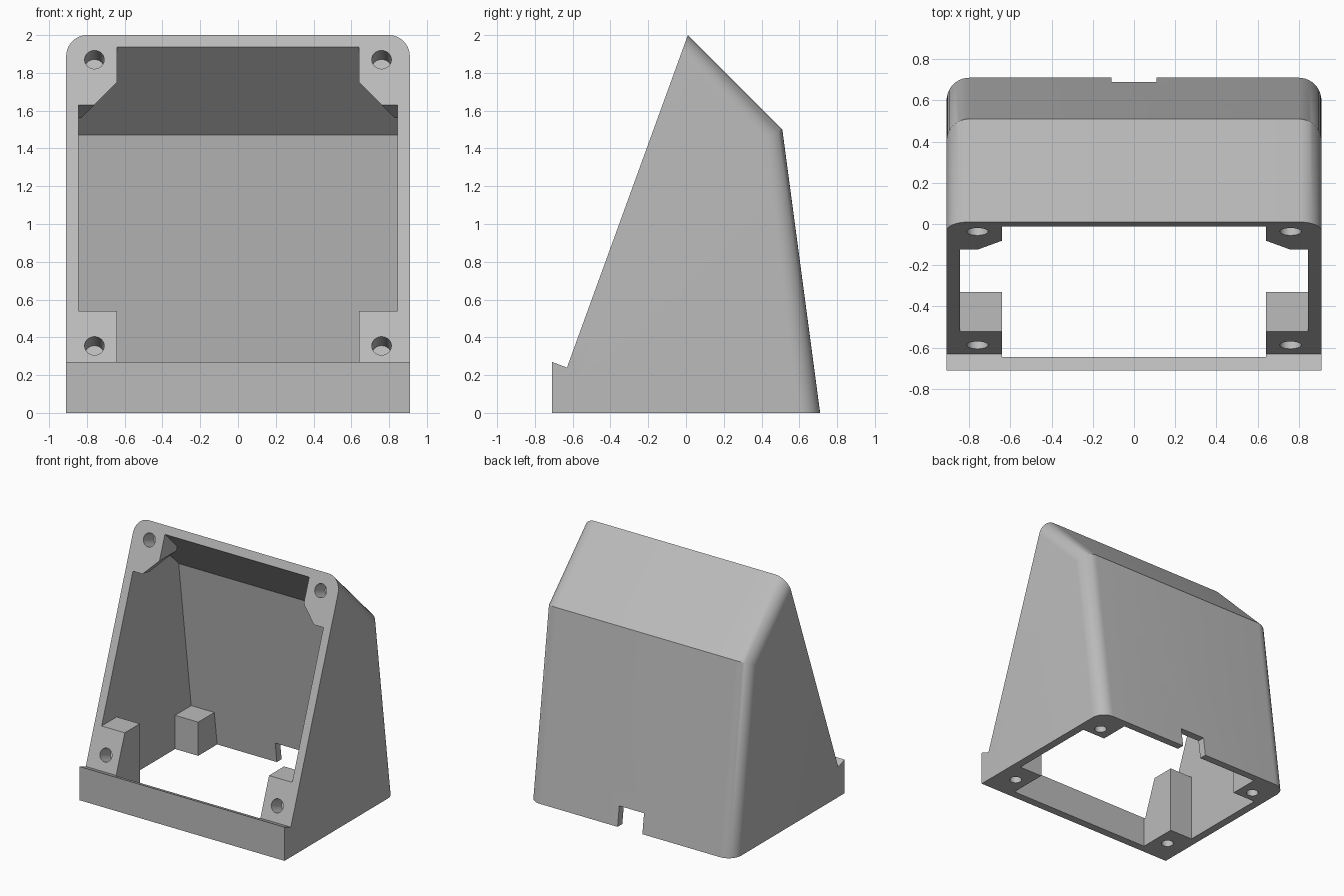
import bpy, bmesh
from mathutils import Vector

default = bpy.data.objects.get("Cube")
if default:
    bpy.data.objects.remove(default, do_unlink=True)

HALF, INNER, BOSS = 0.91, 0.845, 0.64     # half widths: shell, cavity, boss edge
SLOPE = 0.364                             # lean of the front face
INTO = Vector((0, 1, -SLOPE)).normalized()


def front_y(z):
    return -0.63 + (z - 0.24) * SLOPE


def make(name, bm):
    bmesh.ops.recalc_face_normals(bm, faces=bm.faces[:])
    mesh = bpy.data.meshes.new(name)
    bm.to_mesh(mesh)
    bm.free()
    obj = bpy.data.objects.new(name, mesh)
    bpy.context.collection.objects.link(obj)
    return obj


def prism(profile, half):
    """Extrude a (y, z) profile across the width."""
    bm = bmesh.new()
    face = bm.faces.new([bm.verts.new((-half, y, z)) for y, z in profile])
    ext = bmesh.ops.extrude_face_region(bm, geom=[face])["geom"]
    moved = [v for v in ext if isinstance(v, bmesh.types.BMVert)]
    bmesh.ops.translate(bm, verts=moved, vec=(2 * half, 0, 0))
    return bm


def hull(name, points):
    bm = bmesh.new()
    for p in points:
        bm.verts.new(p)
    bmesh.ops.convex_hull(bm, input=bm.verts[:])
    bmesh.ops.dissolve_limit(bm, angle_limit=0.01, verts=bm.verts[:], edges=bm.edges[:])
    return make(name, bm)


def box(name, xs, ys, zs):
    return hull(name, [(x, y, z) for x in xs for y in ys for z in zs])


def hole(name, centre, direction, radius, depth):
    """Cylinder sunk to the given depth, sticking out the same distance."""
    bm = bmesh.new()
    bmesh.ops.create_cone(bm, cap_ends=True, segments=32, radius1=radius,
                          radius2=radius, depth=2 * depth)
    turn = direction.to_track_quat('Z', 'Y').to_matrix()
    bmesh.ops.rotate(bm, verts=bm.verts[:], cent=(0, 0, 0), matrix=turn)
    bmesh.ops.translate(bm, verts=bm.verts[:], vec=centre)
    return make(name, bm)


def cut(target, cutter):
    cutter.hide_render = True
    mod = target.modifiers.new("cut", 'BOOLEAN')
    mod.operation, mod.solver, mod.object = 'DIFFERENCE', 'EXACT', cutter
    bpy.context.view_layer.objects.active = target
    bpy.ops.object.modifier_apply(modifier=mod.name)
    bpy.data.objects.remove(cutter, do_unlink=True)


# Outer shell with rounded roof and back edges
bm = prism([(-0.71, 0), (-0.71, 0.27), (-0.63, 0.24), (0.01, 2.0),
            (0.51, 1.5), (0.71, 0)], HALF)
rounded = [e for e in bm.edges
           if abs(e.verts[0].co.x - e.verts[1].co.x) < 0.01
           and all(v.co.y > 0 for v in e.verts)
           and max(v.co.z for v in e.verts) > 1]
bmesh.ops.recalc_face_normals(bm, faces=bm.faces[:])
bmesh.ops.bevel(bm, geom=rounded, offset=0.11, offset_type='OFFSET',
                segments=10, profile=0.5, affect='EDGES')
body = make("enclosure_body", bm)

# Cavity, open to the front and below
cavity = make("cavity", prism([(-0.645, -0.1), (-0.645, 0.5), (-0.2, 2.125),
                               (0.455, 1.47), (0.663, -0.1)], INNER))

# Corner bosses are left standing inside the cavity
for s in (-1, 1):
    cut(cavity, box("front_boss", (s * BOSS, s), (-1, -0.33), (-1, 0.54)))
    cut(cavity, box("back_boss", (s * BOSS, s), (0.41, 1), (-1, 0.27)))
    pts = []
    for x0, z0, x1, z1 in ((BOSS, 1.75, BOSS, 1.75), (0.76, 1.63, 0.83, 1.56),
                           (1, 1.63, 1, 1.56), (1, 2.3, 1, 2.3),
                           (BOSS, 2.3, BOSS, 2.3)):
        a = Vector((s * x0, front_y(z0), z0))
        b = Vector((s * x1, front_y(z1) + 0.215, z1))
        pts += [a + (a - b) * 0.25, b]
    cut(cavity, hull("top_boss", pts))
cut(body, cavity)

# Screw holes in the front face and the base
for s in (-1, 1):
    for z in (0.355, 1.87):
        cut(body, hole("front_hole", (s * 0.76, front_y(z), z), INTO, 0.052, 0.14))
    for y in (-0.5, 0.5):
        cut(body, hole("base_hole", (s * 0.75, y, 0), Vector((0, 0, 1)), 0.045, 0.15))

# Cable notch low in the back wall
cut(body, box("cable_notch", (-0.11, 0.11), (0.55, 0.9), (-0.1, 0.16)))

# Grey plastic
grey = bpy.data.materials.new("grey_plastic")
grey.use_nodes = True
colour = (0.5, 0.5, 0.5, 1)
grey.diffuse_color = colour
grey.node_tree.nodes["Principled BSDF"].inputs["Base Color"].default_value = colour
body.data.materials.clear()
body.data.materials.append(grey)
for p in body.data.polygons:
    p.material_index = 0

bpy.ops.object.select_all(action='DESELECT')
body.select_set(True)
bpy.context.view_layer.objects.active = body
bpy.ops.object.shade_smooth_by_angle(angle=0.5)
